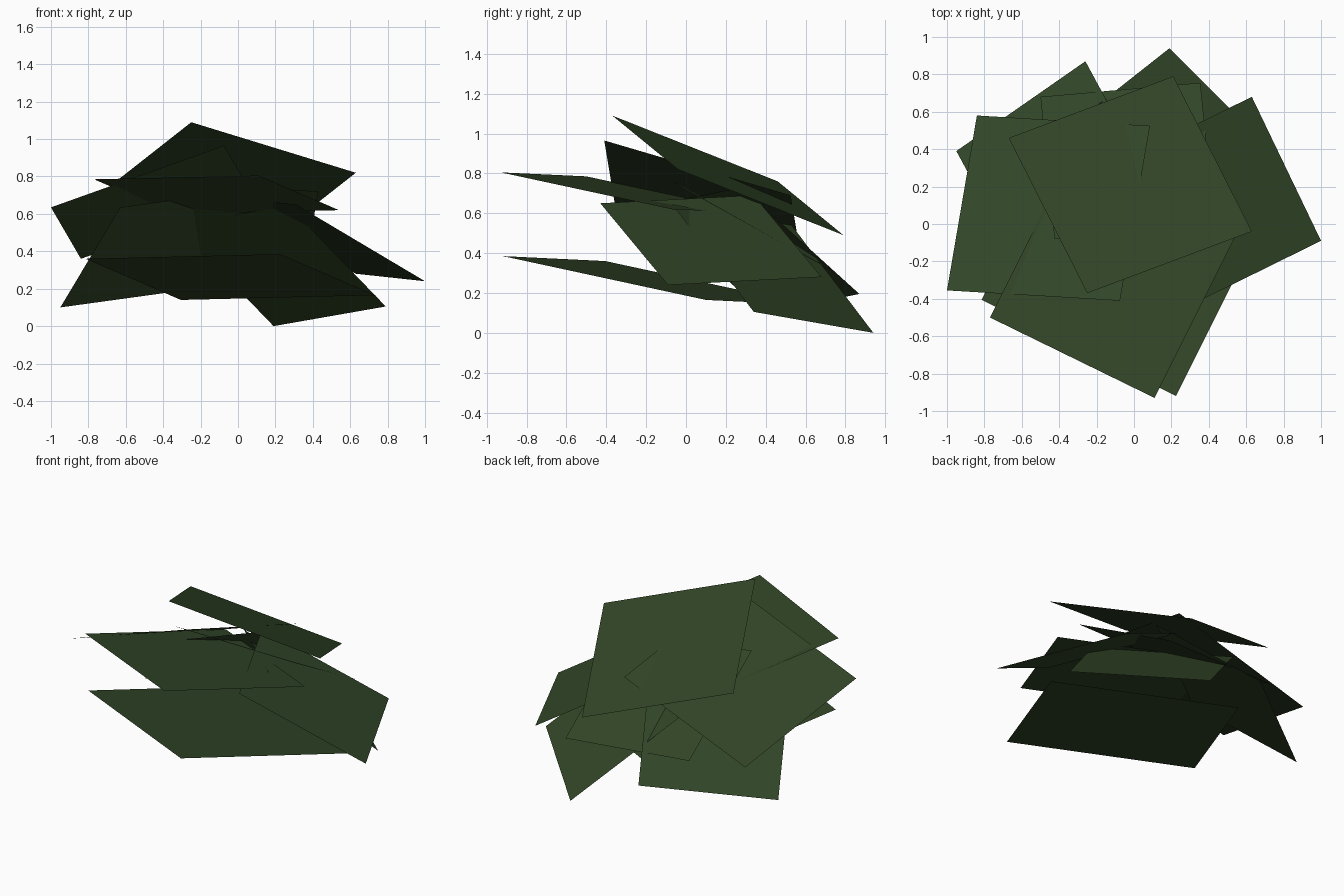
import bpy
from mathutils import Vector

if "Cube" in bpy.data.objects:
    bpy.data.objects.remove(bpy.data.objects["Cube"])

# One flat leaf green
green = bpy.data.materials.new("leaf_green")
green.diffuse_color = (0.031, 0.060, 0.020, 1.0)
green.use_nodes = True
green.node_tree.nodes["Principled BSDF"].inputs["Base Color"].default_value = green.diffuse_color


def leaf_card(name, corner, side_a, side_b):
    """Flat four-sided foliage card: one corner plus its two edge directions."""
    c, a, b = Vector(corner), Vector(side_a), Vector(side_b)
    if a.cross(b).z < 0:            # keep every card facing upward
        a, b = b, a
    mesh = bpy.data.meshes.new(name)
    mesh.from_pydata([c, c + a, c + a + b, c + b], [], [(0, 1, 2, 3)])
    mesh.materials.append(green)
    obj = bpy.data.objects.new(name, mesh)
    bpy.context.collection.objects.link(obj)
    return obj


# Overlapping cards that form the bush canopy
cards = {
    "top_card":         ((-0.25, -0.37, 1.09), (0.88, 0.33, -0.27), (-0.42, 0.83, -0.33)),
    "right_card":       ((1.00, -0.09, 0.24), (-0.37, 0.77, 0.04), (-0.69, -0.34, 0.41)),
    "low_front_card":   ((0.225, -0.92, 0.385), (-1.04, 0.515, -0.025), (0.51, 1.02, -0.22)),
    "upper_front_card": ((0.11, -0.93, 0.805), (-0.88, 0.43, -0.02), (0.43, 0.86, -0.185)),
    "left_card":        ((-1.00, -0.355, 0.635), (0.16, 0.935, -0.275), (0.925, -0.055, 0.33)),
    "low_back_card":    ((0.19, 0.94, 0.0), (0.60, -0.60, 0.105), (-0.52, -0.41, 0.54)),
    "back_left_card":   ((-0.95, 0.39, 0.10), (0.69, 0.48, 0.095), (0.32, -0.59, 0.535)),
    "inner_back_card":  ((-0.50, 0.68, 0.35), (0.855, 0.075, -0.05), (0.075, -0.76, 0.42)),
}
for name, (corner, side_a, side_b) in cards.items():
    leaf_card(name, corner, side_a, side_b)
